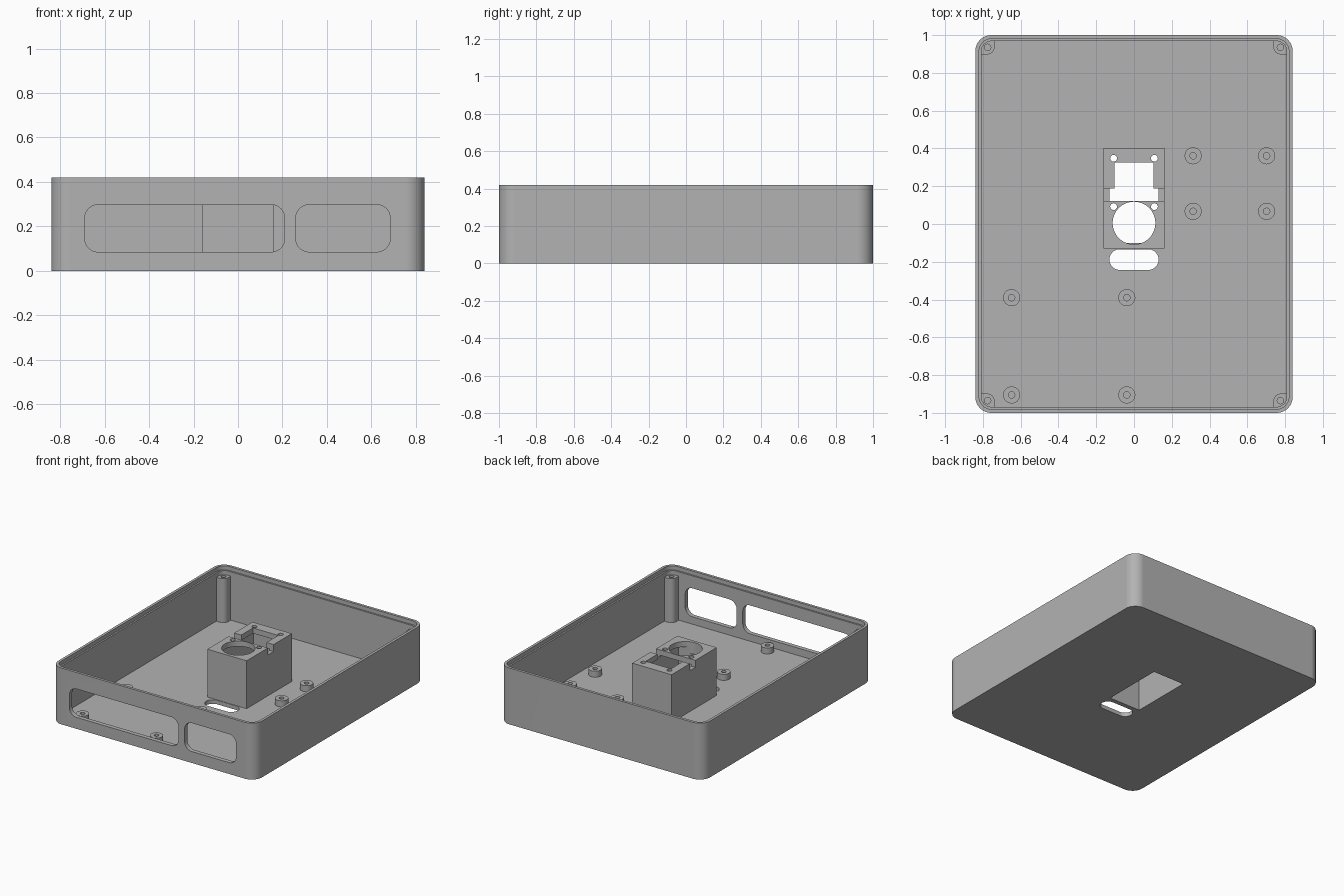
import bpy, bmesh, math

if "Cube" in bpy.data.objects:
    bpy.data.objects.remove(bpy.data.objects["Cube"])

grey = bpy.data.materials.new("plain_grey")
grey.diffuse_color = (0.45, 0.45, 0.45, 1)
grey.use_nodes = True
grey.node_tree.nodes["Principled BSDF"].inputs["Base Color"].default_value = grey.diffuse_color


def outline(x0, x1, y0, y1, radii, seg=12):
    """Rectangle with rounded corners; radii run anticlockwise from (x1, y1)."""
    if not isinstance(radii, (list, tuple)):
        radii = [radii] * 4
    pts = []
    corners = [(x1, y1, -1, -1), (x0, y1, 1, -1), (x0, y0, 1, 1), (x1, y0, -1, 1)]
    for k, ((cx, cy, sx, sy), r) in enumerate(zip(corners, radii)):
        if r == 0:
            pts.append((cx, cy))
            continue
        for i in range(seg + 1):
            a = math.pi / 2 * (k + i / seg)
            pts.append((cx + sx * r + r * math.cos(a), cy + sy * r + r * math.sin(a)))
    return pts


def circle(cx, cy, r, n=32):
    return [(cx + r * math.cos(2 * math.pi * i / n), cy + r * math.sin(2 * math.pi * i / n))
            for i in range(n)]


def prism(name, pts, lo, hi, axis="z"):
    """Extrude an outline along z, or along y with the outline read as x, z."""
    bm = bmesh.new()
    place = (lambda p, h: (p[0], p[1], h)) if axis == "z" else (lambda p, h: (p[0], h, p[1]))
    a = [bm.verts.new(place(p, lo)) for p in pts]
    b = [bm.verts.new(place(p, hi)) for p in pts]
    bm.faces.new(a)
    bm.faces.new(b)
    for i in range(len(pts)):
        j = (i + 1) % len(pts)
        bm.faces.new((a[i], a[j], b[j], b[i]))
    bmesh.ops.recalc_face_normals(bm, faces=bm.faces)
    me = bpy.data.meshes.new(name)
    bm.to_mesh(me)
    bm.free()
    me.materials.append(grey)
    ob = bpy.data.objects.new(name, me)
    bpy.context.collection.objects.link(ob)
    return ob


def activate(ob):
    bpy.ops.object.select_all(action="DESELECT")
    ob.select_set(True)
    bpy.context.view_layer.objects.active = ob


def cut(ob, pts, lo, hi, axis="z"):
    tool = prism("cutter", pts, lo, hi, axis)
    tool.hide_render = True
    activate(ob)
    mod = ob.modifiers.new("cut", "BOOLEAN")
    mod.operation, mod.solver, mod.object = "DIFFERENCE", "EXACT", tool
    bpy.ops.object.modifier_apply(modifier=mod.name)
    bpy.data.objects.remove(tool)


def finish(ob):
    activate(ob)
    bpy.ops.object.shade_smooth_by_angle(angle=math.radians(30))
    mod = ob.modifiers.new("clean_shading", "WEIGHTED_NORMAL")
    mod.keep_sharp = True


FLOOR, HEIGHT = 0.03, 0.42
LEDGE, BLOCK_TOP = 0.39, 0.387

# Tray with a thin lip around the rim
tray = prism("tray", outline(-0.84, 0.84, -1, 1, 0.085), 0, HEIGHT)
cut(tray, outline(-0.808, 0.808, -0.968, 0.968, 0.053), FLOOR, HEIGHT + 0.1)
cut(tray, outline(-0.82, 0.82, -0.98, 0.98, 0.065), LEDGE, HEIGHT + 0.1)

# Two front windows
for x0, x1 in ((-0.69, 0.21), (0.26, 0.685)):
    cut(tray, outline(x0, x1, 0.085, 0.297, 0.06), -1.1, -0.9, "y")

# Floor slot and the opening under the hollow block
pocket = outline(-0.13, 0.13, -0.10, 0.37, 0)
cut(tray, outline(-0.13, 0.13, -0.243, -0.134, 0.054), -0.1, 0.1)
cut(tray, pocket, -0.1, 0.1)
finish(tray)

# Hollow block: pocket, cross notch, square and round openings, screw holes
block = prism("sensor_block", outline(-0.162, 0.162, -0.13, 0.402, 0), FLOOR - 0.002, BLOCK_TOP)
cut(block, pocket, -0.1, 0.347)
cut(block, outline(-0.3, 0.3, 0.121, 0.187, 0), 0.335, 0.5)
cut(block, outline(-0.104, 0.104, 0.15, 0.325, 0), 0.3, 0.5)
cut(block, circle(0, 0.005, 0.113, 64), 0.3, 0.5)
for x in (-0.108, 0.108):
    for y in (0.092, 0.348):
        cut(block, circle(x, y, 0.018, 24), 0.3, 0.5)
finish(block)

# Corner screw posts, rounded on the inward corner
for sx in (-1, 1):
    for sy in (-1, 1):
        xs = sorted((sx * 0.738, sx * 0.812))
        ys = sorted((sy * 0.898, sy * 0.972))
        inward = [(1, 1), (-1, 1), (-1, -1), (1, -1)].index((-sx, -sy))
        radii = [0.04 if k == inward else 0 for k in range(4)]
        post = prism("corner_post", outline(*xs, *ys, radii), FLOOR - 0.002, 0.358)
        cut(post, circle(sx * 0.775, sy * 0.935, 0.017, 24), 0.1, 0.5)
        finish(post)

# Circuit board standoffs in two groups of four
for gx, gy in (((-0.648, -0.038), (-0.905, -0.39)), ((0.313, 0.702), (0.067, 0.361))):
    for x in gx:
        for y in gy:
            standoff = prism("standoff", circle(x, y, 0.045), FLOOR - 0.002, 0.075)
            cut(standoff, circle(x, y, 0.017, 24), FLOOR + 0.002, 0.2)
            finish(standoff)
